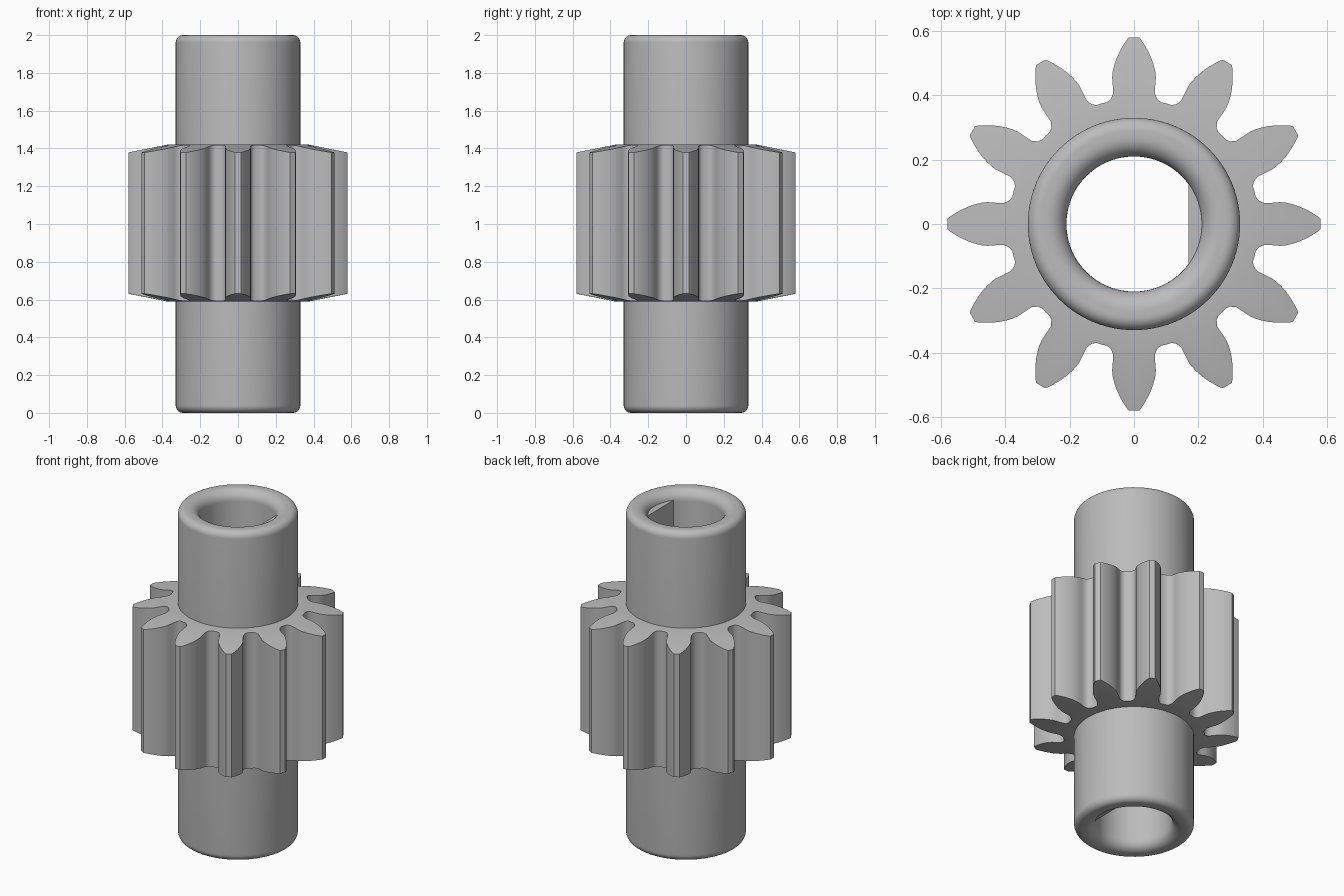
import bpy, bmesh
from math import pi, sin, cos, atan2, hypot, radians, asin

cube = bpy.data.objects.get("Cube")
if cube:
    bpy.data.objects.remove(cube, do_unlink=True)

steel = bpy.data.materials.new("steel_grey")
steel.use_nodes = True
GREY = (0.5, 0.5, 0.5, 1)
steel.diffuse_color = GREY
steel.node_tree.nodes["Principled BSDF"].inputs["Base Color"].default_value = GREY


def finish(name, bm):
    """Turn a bmesh into a shaded object."""
    bmesh.ops.recalc_face_normals(bm, faces=bm.faces)
    mesh = bpy.data.meshes.new(name)
    bm.to_mesh(mesh)
    bm.free()
    mesh.materials.append(steel)
    obj = bpy.data.objects.new(name, mesh)
    bpy.context.collection.objects.link(obj)
    bpy.ops.object.select_all(action='DESELECT')
    obj.select_set(True)
    bpy.context.view_layer.objects.active = obj
    bpy.ops.object.shade_smooth_by_angle(angle=radians(30))
    return obj


def loft_loop(name, rings):
    """Join equal closed rings in order, the last one back to the first."""
    bm = bmesh.new()
    loops = [[bm.verts.new(p) for p in ring] for ring in rings]
    n = len(loops[0])
    for a, b in zip(loops, loops[1:] + loops[:1]):
        for i in range(n):
            j = (i + 1) % n
            bm.faces.new((a[i], a[j], b[j], b[i]))
    return finish(name, bm)


def circle(r, z, angles):
    return [(r * cos(a), r * sin(a), z) for a in angles]


def fillet(r, z, radius, start, steps=8):
    """Quarter arc of (radius, height) points."""
    return [(r + radius * cos(start + pi / 2 * k / steps),
             z + radius * sin(start + pi / 2 * k / steps)) for k in range(steps + 1)]


# Hollow shaft with rounded rims
HEIGHT, OUTER, BORE = 2.0, 0.33, 0.21
LIP_OUT, LIP_IN = 0.04, 0.06
section = (fillet(OUTER - LIP_OUT, HEIGHT - LIP_OUT, LIP_OUT, 0)
           + fillet(BORE + LIP_IN, HEIGHT - LIP_IN, LIP_IN, pi / 2)
           + fillet(BORE + LIP_IN, LIP_IN, LIP_IN, pi)
           + fillet(OUTER - LIP_OUT, LIP_OUT, LIP_OUT, 3 * pi / 2))
turn = [2 * pi * k / 96 for k in range(96)]
loft_loop("shaft", [circle(r, z, turn) for r, z in section])

# Gear outline: half a tooth (distance out, half width), mirrored and repeated
TEETH = 12
half = [(0.375, 0.1), (0.378, 0.085), (0.387, 0.073), (0.405, 0.065), (0.43, 0.066),
        (0.455, 0.068), (0.475, 0.066), (0.495, 0.061), (0.515, 0.054),
        (0.535, 0.045), (0.555, 0.034), (0.572, 0.023)]
tooth = [(u, -v) for u, v in half] + [(0.58, -0.016), (0.58, 0.016)] + [(u, v) for u, v in reversed(half)]
outline = []
for k in range(TEETH):
    for u, v in tooth:
        outline.append((hypot(u, v), atan2(v, u) + 2 * pi * k / TEETH))
angles = [a for r, a in outline]

# Gear body with shallow conical end faces
LOW, HIGH, HUB, SLOPE = 0.59, 1.42, 0.375, 0.2


def toothed_ring(z, direction):
    return [(r * cos(a), r * sin(a), z + direction * SLOPE * (r - HUB)) for r, a in outline]


loft_loop("gear_teeth", [
    circle(0.28, LOW, angles), circle(HUB, LOW, angles), toothed_ring(LOW, 1),
    toothed_ring(HIGH, -1), circle(HUB, HIGH, angles), circle(0.28, HIGH, angles)])

# Flat key along one side of the bore, its back sunk into the wall
FLAT, BACK, LEDGE = 0.17, 0.225, 0.05
spread = asin((BORE ** 2 - FLAT ** 2) ** 0.5 / BORE) + 0.01
arc = [spread * (k / 6 - 1) for k in range(13)]
points = [(FLAT, BORE * sin(-spread))] + [(BACK * cos(a), BACK * sin(a)) for a in arc]
points.append((FLAT, BORE * sin(spread)))
bm = bmesh.new()
base = bm.faces.new([bm.verts.new((x, y, LEDGE)) for x, y in points])
top = bmesh.ops.extrude_face_region(bm, geom=[base])["geom"]
bmesh.ops.translate(bm, vec=(0, 0, HEIGHT - 2 * LEDGE),
                    verts=[v for v in top if isinstance(v, bmesh.types.BMVert)])
finish("bore_flat", bm)
